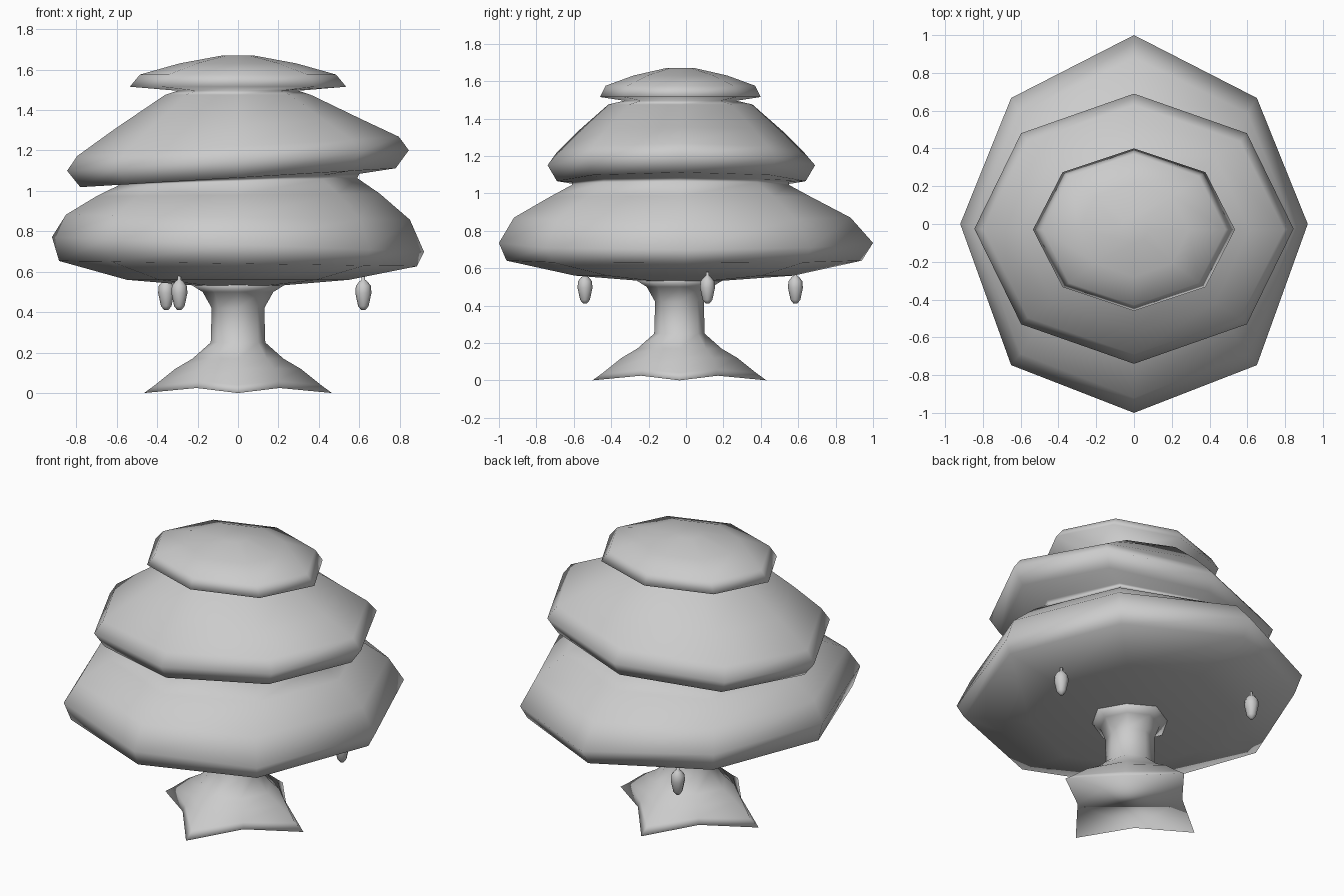
import bpy, bmesh
from math import cos, sin, pi


def loft(name, rings):
    """Skin a stack of equal-sized point rings and cap both ends."""
    bm = bmesh.new()
    loops = [[bm.verts.new(p) for p in ring] for ring in rings]
    n = len(loops[0])
    for a, b in zip(loops, loops[1:]):
        for i in range(n):
            j = (i + 1) % n
            bm.faces.new((a[i], a[j], b[j], b[i]))
    bm.faces.new(loops[0][::-1])
    bm.faces.new(loops[-1])
    for f in bm.faces:
        f.smooth = True
    bmesh.ops.recalc_face_normals(bm, faces=bm.faces[:])
    me = bpy.data.meshes.new(name)
    bm.to_mesh(me)
    bm.free()
    ob = bpy.data.objects.new(name, me)
    bpy.context.collection.objects.link(ob)
    return ob


def octagon(z, rx, ry, cy=-0.03, tilt=0.0, diag=0.0):
    """Eight-sided ring, tilted along x, with a y shift on the diagonals."""
    pts = []
    for i in range(8):
        a = i * pi / 4
        x = rx * cos(a)
        pts.append((x, cy + ry * sin(a) + (diag if i % 2 else 0), z + tilt * x))
    return pts


# Foliage: three overlapping octagonal tiers (z, rx, ry, cy, tilt, diag)
foliage = [
    # bottom tier
    (0.53, 0.19, 0.19, -0.03, 0, 0),
    (0.56, 0.55, 0.585, -0.01, 0, 0),
    (0.64, 0.885, 0.95, -0.01, -0.015, -0.03),
    (0.735, 0.92, 1.0, 0, -0.04, -0.04),
    (0.87, 0.85, 0.90, -0.02, -0.015, -0.03),
    (0.98, 0.70, 0.70, -0.03, 0.01, 0),
    (1.045, 0.59, 0.58, -0.03, 0.03, 0),
    # middle tier
    (1.06, 0.60, 0.58, -0.03, 0.04, 0),
    (1.065, 0.78, 0.665, -0.025, 0.06, 0),
    (1.15, 0.845, 0.715, -0.025, 0.06, 0),
    (1.22, 0.795, 0.66, -0.03, 0.06, 0),
    (1.33, 0.61, 0.55, -0.03, 0.04, 0),
    (1.475, 0.36, 0.385, -0.03, 0, 0),
    # top tier
    (1.495, 0.30, 0.30, -0.03, 0, 0),
    (1.515, 0.535, 0.43, -0.03, 0, 0),
    (1.575, 0.485, 0.40, -0.03, 0, 0),
    (1.63, 0.29, 0.25, -0.03, 0, 0),
    (1.67, 0.075, 0.075, -0.03, 0, 0),
]
loft("foliage", [octagon(*r) for r in foliage])

# Trunk: four pointed roots on the axes, narrowing to a stem, flaring at top
trunk = [  # z at root, root radius, z between roots, radius between
    (0.0, 0.465, 0.025, 0.29),
    (0.04, 0.41, 0.06, 0.275),
    (0.12, 0.31, 0.12, 0.25),
    (0.17, 0.225, 0.17, 0.20),
    (0.25, 0.135, 0.25, 0.14),
    (0.42, 0.13, 0.42, 0.135),
    (0.50, 0.175, 0.50, 0.165),
    (0.54, 0.24, 0.54, 0.22),
]
rings = []
for zr, rr, zm, rm in trunk:
    rings.append([((rm if i % 2 else rr) * cos(i * pi / 4),
                   (rm if i % 2 else rr) * sin(i * pi / 4) - 0.035,
                   zm if i % 2 else zr) for i in range(8)])
loft("trunk", rings)

# Hanging fruit: three small pointed drops under the foliage
drop = [(0.41, 0.010), (0.43, 0.026), (0.495, 0.040), (0.53, 0.037),
        (0.552, 0.020), (0.56, 0.009), (0.58, 0.008)]
for k, (fx, fy) in enumerate([(-0.29, -0.54), (-0.355, 0.585), (0.62, 0.115)]):
    fruit = loft(f"fruit_{k + 1}", [octagon(z, r, r, 0) for z, r in drop])
    fruit.location = (fx, fy, 0)
